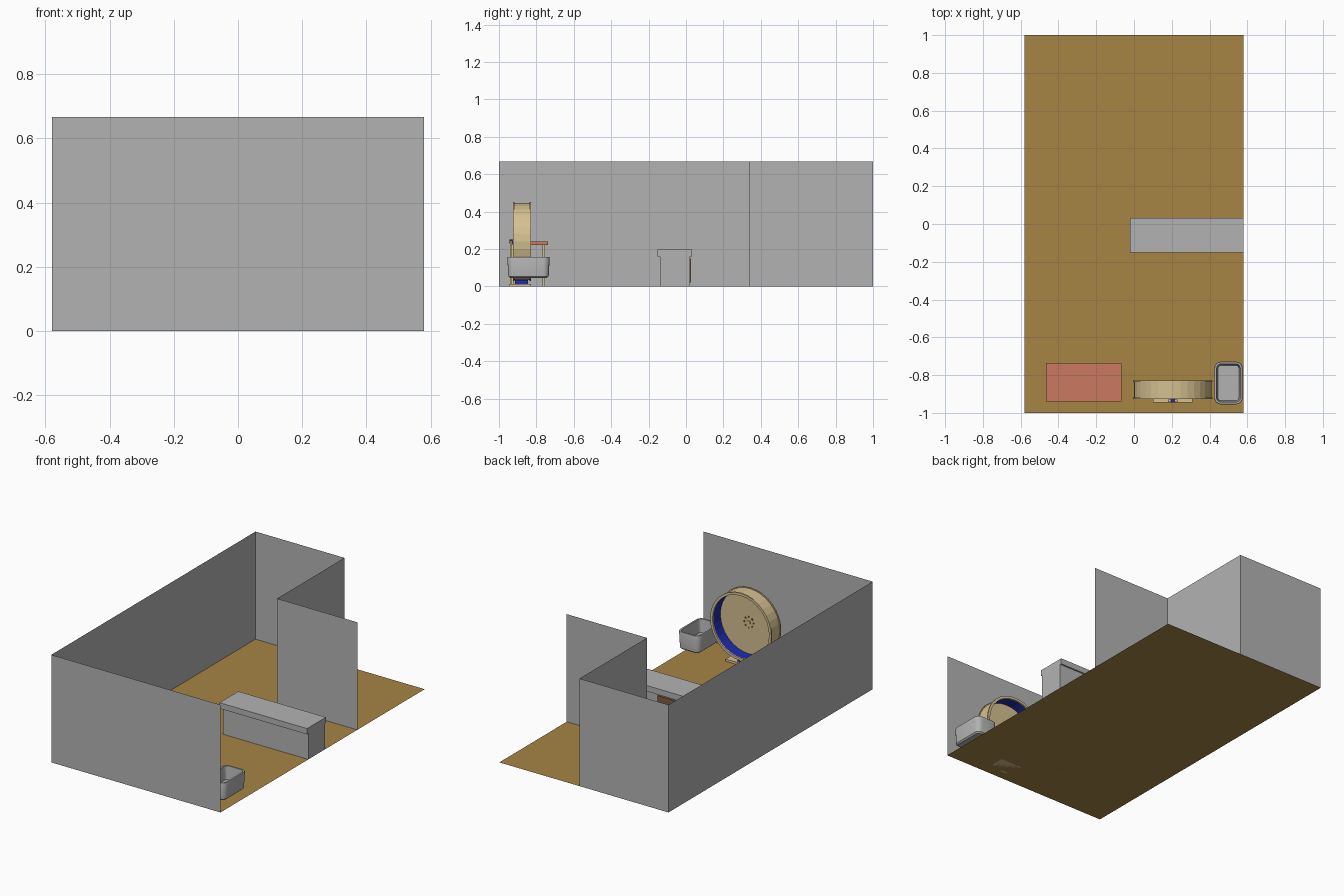
import bpy, bmesh, math
from mathutils import Vector, Matrix

if "Cube" in bpy.data.objects:
    bpy.data.objects.remove(bpy.data.objects["Cube"])


def material(name, rgb):
    m = bpy.data.materials.new(name)
    m.diffuse_color = (*rgb, 1)
    m.use_nodes = True
    m.node_tree.nodes["Principled BSDF"].inputs["Base Color"].default_value = m.diffuse_color
    return m


GREY = material("wall grey", (0.45, 0.45, 0.45))
FLOOR = material("floor ochre", (0.39, 0.235, 0.06))
SALMON = material("salmon", (0.60, 0.19, 0.115))
TAN = material("pale wood", (0.66, 0.53, 0.28))
BLUE = material("deep blue", (0.015, 0.025, 0.42))
BROWN = material("dark brown", (0.20, 0.11, 0.045))


def finish(name, bm, mat):
    me = bpy.data.meshes.new(name)
    bm.to_mesh(me)
    bm.free()
    me.materials.append(mat)
    ob = bpy.data.objects.new(name, me)
    bpy.context.collection.objects.link(ob)
    return ob


def plane(name, pts, mat):
    bm = bmesh.new()
    bm.faces.new([bm.verts.new(p) for p in pts])
    return finish(name, bm, mat)


def box(name, lo, hi, mat):
    bm = bmesh.new()
    lo, hi = Vector(lo), Vector(hi)
    bmesh.ops.create_cube(bm, size=1)
    for v in bm.verts:
        v.co = (lo + hi) / 2 + Vector(c * d for c, d in zip(v.co, hi - lo))
    return finish(name, bm, mat)


def lathe_y(name, center, profile, mat, segs=32, closed=False):
    """Spin (radius, y) points around an axis along y."""
    bm = bmesh.new()
    cx, cz = center
    rings = []
    for r, y in profile:
        rings.append([bm.verts.new((cx + r * math.cos(2 * math.pi * i / segs), y,
                                    cz + r * math.sin(2 * math.pi * i / segs)))
                      for i in range(segs)])
    pairs = list(zip(rings, rings[1:]))
    if closed:
        pairs.append((rings[-1], rings[0]))
    for a, b in pairs:
        for i in range(segs):
            j = (i + 1) % segs
            bm.faces.new((a[i], a[j], b[j], b[i]))
    if not closed:
        bm.faces.new(rings[0])
        bm.faces.new(rings[-1])
    bmesh.ops.recalc_face_normals(bm, faces=bm.faces)
    return finish(name, bm, mat)


# Room shell: floor and thin walls following a stepped path
W, H = 0.58, 0.667
plane("floor", [(-W, -1, 0), (W, -1, 0), (W, 1, 0), (-W, 1, 0)], FLOOR)
path = [(W, -1), (-W, -1), (-W, 1), (0.03, 1), (0.03, 0.34), (W, 0.34)]
names = ["front_wall", "left_wall", "back_wall", "alcove_side_wall", "alcove_wall"]
for n, (a, b) in zip(names, zip(path, path[1:])):
    plane(n, [(*a, 0), (*b, 0), (*b, H), (*a, H)], GREY)

# Counter with overhanging top and a brown cupboard on the staff side
box("counter_body", (-0.005, -0.14, 0), (W, 0.022, 0.162), GREY)
box("counter_top", (-0.02, -0.152, 0.16), (W, 0.032, 0.196), GREY)
box("counter_cupboard", (0.02, 0.02, 0.02), (0.18, 0.026, 0.15), BROWN)

# Table
box("table_top", (-0.467, -0.94, 0.222), (-0.067, -0.737, 0.24), SALMON)
for x in (-0.455, -0.093):
    for y in (-0.935, -0.768):
        box("table_leg", (x, y, 0), (x + 0.015, y + 0.015, 0.222), TAN)

# Exercise wheel: drum, blue lining, back disc, lips
C = (0.205, 0.24)
lathe_y("wheel_drum", C, [(0.205, -0.92), (0.205, -0.833), (0.199, -0.833), (0.199, -0.92)],
        TAN, closed=True)
lathe_y("wheel_lining", C, [(0.1985, -0.912), (0.1985, -0.836), (0.195, -0.836), (0.195, -0.912)],
        BLUE, closed=True)
lathe_y("wheel_disc", C, [(0.2, -0.918), (0.2, -0.908)], TAN)
for y in (-0.926, -0.837):
    lathe_y("wheel_lip", C, [(0.21, y), (0.21, y + 0.008), (0.194, y + 0.008), (0.194, y)],
            TAN, closed=True)

# Ring of small dark slots around the hub
for k in range(8):
    a = 2 * math.pi * k / 8
    lathe_y("hub_slot", (C[0] + 0.032 * math.cos(a), C[1] + 0.032 * math.sin(a)),
            [(0.006, -0.909), (0.006, -0.906)], BROWN, 8)
lathe_y("hub_cap", C, [(0.012, -0.91), (0.012, -0.902)], TAN, 16)

# Wheel stand: base plate, upright and axle nut
box("stand_base", (0.1, -0.945, 0), (0.31, -0.83, 0.014), TAN)
box("stand_upright", (0.18, -0.942, 0), (0.23, -0.929, 0.245), TAN)
lathe_y("axle_nut", C, [(0.011, -0.945), (0.011, -0.918)], BLUE, 12)
box("stand_roller", (0.17, -0.915, 0.014), (0.24, -0.845, 0.034), BLUE)


# Wall basin: rounded rectangle loops going up outside and down inside
def rounded_loop(bm, inset, z, n=5):
    hx, hy, r = 0.075 - inset, 0.113 - inset, max(0.035 - inset, 0.012)
    out = []
    for q, (sx, sy) in enumerate([(1, 1), (-1, 1), (-1, -1), (1, -1)]):
        for i in range(n):
            a = math.pi / 2 * (q + i / (n - 1))
            out.append(bm.verts.new((0.5 + sx * (hx - r) + r * math.cos(a),
                                     -0.842 + sy * (hy - r) + r * math.sin(a), z)))
    return out


bm = bmesh.new()
loops = [rounded_loop(bm, i, z) for i, z in
         [(0.014, 0.046), (0.005, 0.054), (0, 0.15), (0.002, 0.156), (0.012, 0.156), (0.02, 0.075)]]
for a, b in zip(loops, loops[1:]):
    for i in range(len(a)):
        j = (i + 1) % len(a)
        bm.faces.new((a[i], a[j], b[j], b[i]))
bm.faces.new(loops[0])
bm.faces.new(loops[-1])
bmesh.ops.recalc_face_normals(bm, faces=bm.faces)
basin = finish("wall_basin", bm, GREY)
bpy.context.view_layer.objects.active = basin
basin.select_set(True)
bpy.ops.object.shade_smooth_by_angle(angle=math.radians(35))
